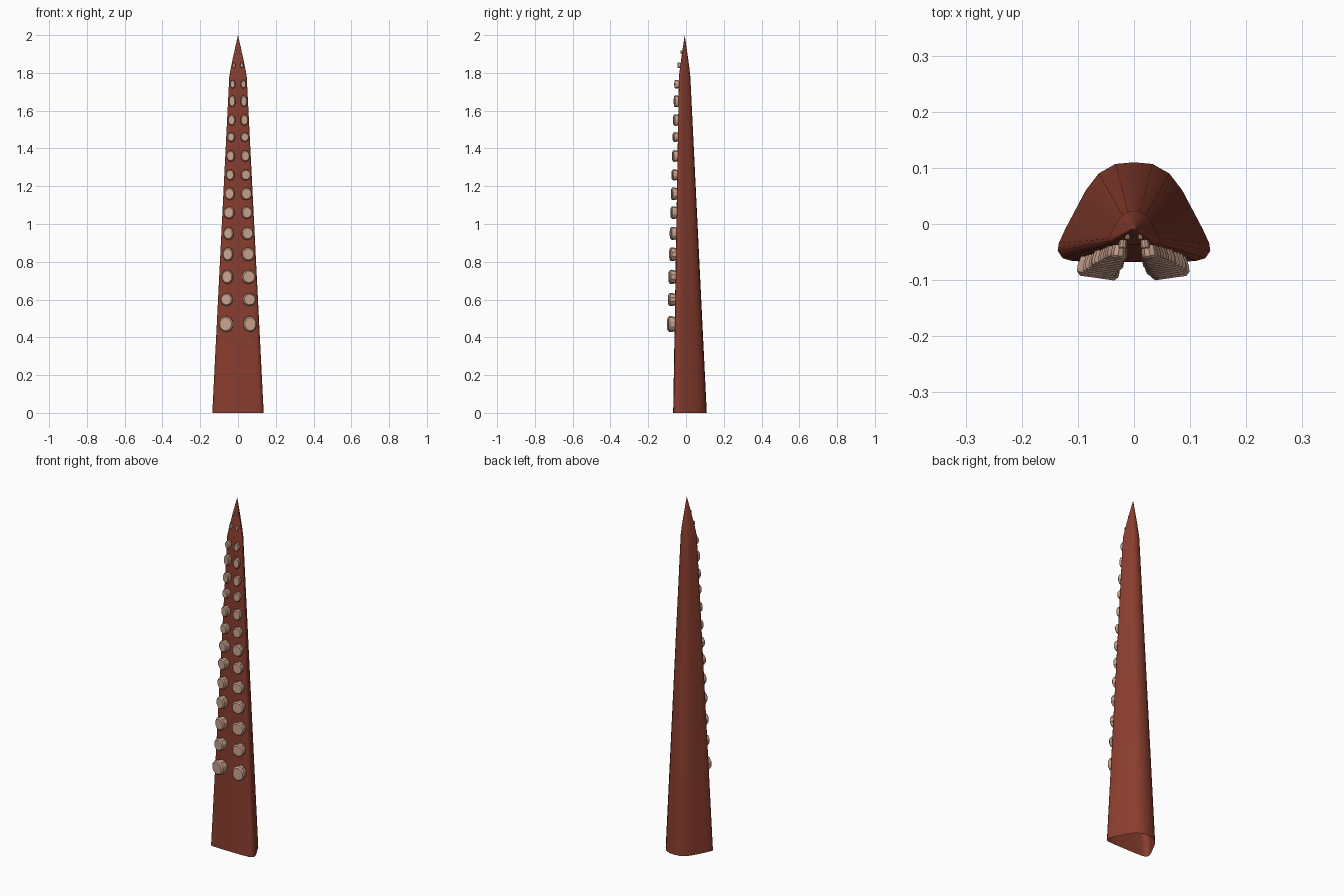
import bpy, bmesh, math
from mathutils import Matrix, Vector

cube = bpy.data.objects.get("Cube")
if cube:
    bpy.data.objects.remove(cube, do_unlink=True)


def material(name, color):
    m = bpy.data.materials.new(name)
    m.use_nodes = True
    m.diffuse_color = color
    m.node_tree.nodes["Principled BSDF"].inputs["Base Color"].default_value = color
    return m


skin = material("brick red skin", (0.25, 0.047, 0.027, 1))
pad = material("pale tan sucker", (0.60, 0.37, 0.275, 1))


def finish(name, bm, mat, angle):
    bmesh.ops.recalc_face_normals(bm, faces=bm.faces)
    me = bpy.data.meshes.new(name)
    bm.to_mesh(me)
    bm.free()
    me.materials.append(mat)
    ob = bpy.data.objects.new(name, me)
    bpy.context.collection.objects.link(ob)
    bpy.ops.object.select_all(action='DESELECT')
    ob.select_set(True)
    bpy.context.view_layer.objects.active = ob
    bpy.ops.object.shade_smooth_by_angle(angle=math.radians(angle))
    return ob


def bridge(bm, a, b):
    for i in range(len(a)):
        j = (i + 1) % len(a)
        bm.faces.new((a[i], a[j], b[j], b[i]))


# Taper of the body and its drift towards the front with height
NECK = 1.78


def taper(z):
    if z < NECK:
        s = 1 - 0.66 * z / NECK
        return s, -0.022 * (1 - s)
    t = (z - NECK) / (2 - NECK)
    return 0.34 * (1 - t ** 1.1), -0.0145 + 0.0075 * t


# Body: flat front, rounded corners, domed back, open underneath
half = [(0.06, -0.068), (0.11, -0.066), (0.127, -0.061), (0.136, -0.048),
        (0.134, -0.034), (0.122, -0.008), (0.104, 0.026), (0.086, 0.060),
        (0.063, 0.090), (0.033, 0.107)]
section = ([(0, -0.068)] + half + [(0, 0.110)]
           + [(-x, y) for x, y in reversed(half)])
bm = bmesh.new()
heights = [NECK * i / 24 for i in range(25)] + [1.83, 1.88, 1.93, 1.97]
previous = None
for z in heights:
    s, dy = taper(z)
    ring = [bm.verts.new((x * s, y * s + dy, z)) for x, y in section]
    if previous:
        bridge(bm, previous, ring)
    previous = ring
tip = bm.verts.new((0, -0.007, 2))
for i in range(len(previous)):
    bm.faces.new((previous[i], previous[(i + 1) % len(previous)], tip))
finish("tentacle_body", bm, skin, 60)

# Suckers: height, half height, right half width, left half width
rows = [(0.47, 0.043, 0.040, 0.037), (0.60, 0.035, 0.033, 0.036),
        (0.72, 0.038, 0.032, 0.038), (0.84, 0.037, 0.029, 0.036),
        (0.95, 0.035, 0.028, 0.033), (1.06, 0.034, 0.030, 0.030),
        (1.16, 0.034, 0.028, 0.031), (1.26, 0.030, 0.024, 0.028),
        (1.36, 0.031, 0.023, 0.025), (1.46, 0.026, 0.021, 0.023),
        (1.55, 0.031, 0.020, 0.021), (1.65, 0.032, 0.019, 0.018),
        (1.74, 0.023, 0.014, 0.015), (1.84, 0.015, 0.008, 0.009),
        (1.91, 0.009, 0.005, 0.005)]
# Radius and depth along a sucker, from its buried root to its face
profile = [(0.86, -0.3), (0.90, 0.1), (1.0, 0.55), (0.98, 0.82), (0.80, 1.0)]
SIDES = 10


def sucker(name, side, z, rz, rx):
    s, dy = taper(z)
    depth = 0.012 + 0.031 * s if z < NECK else 0.055 * s
    place = (Matrix.Translation((side * 0.073 * s, -0.067 * s + dy, z))
             @ Matrix.Rotation(side * math.radians(8), 4, 'Z'))
    bm = bmesh.new()
    last = None
    for r, d in profile:
        ring = []
        for i in range(SIDES):
            a = math.tau * (i + 0.5) / SIDES
            p = Vector((rx * r * math.cos(a), -depth * d, rz * r * math.sin(a)))
            ring.append(bm.verts.new(place @ p))
        if last:
            bridge(bm, last, ring)
        else:
            bm.faces.new(ring)
        last = ring
    bm.faces.new(last)
    finish(name, bm, pad, 30)


for n, (z, rz, right, left) in enumerate(rows, 1):
    sucker(f"right_sucker_{n}", -1, z, rz, right)
    sucker(f"left_sucker_{n}", 1, z, rz, left)
